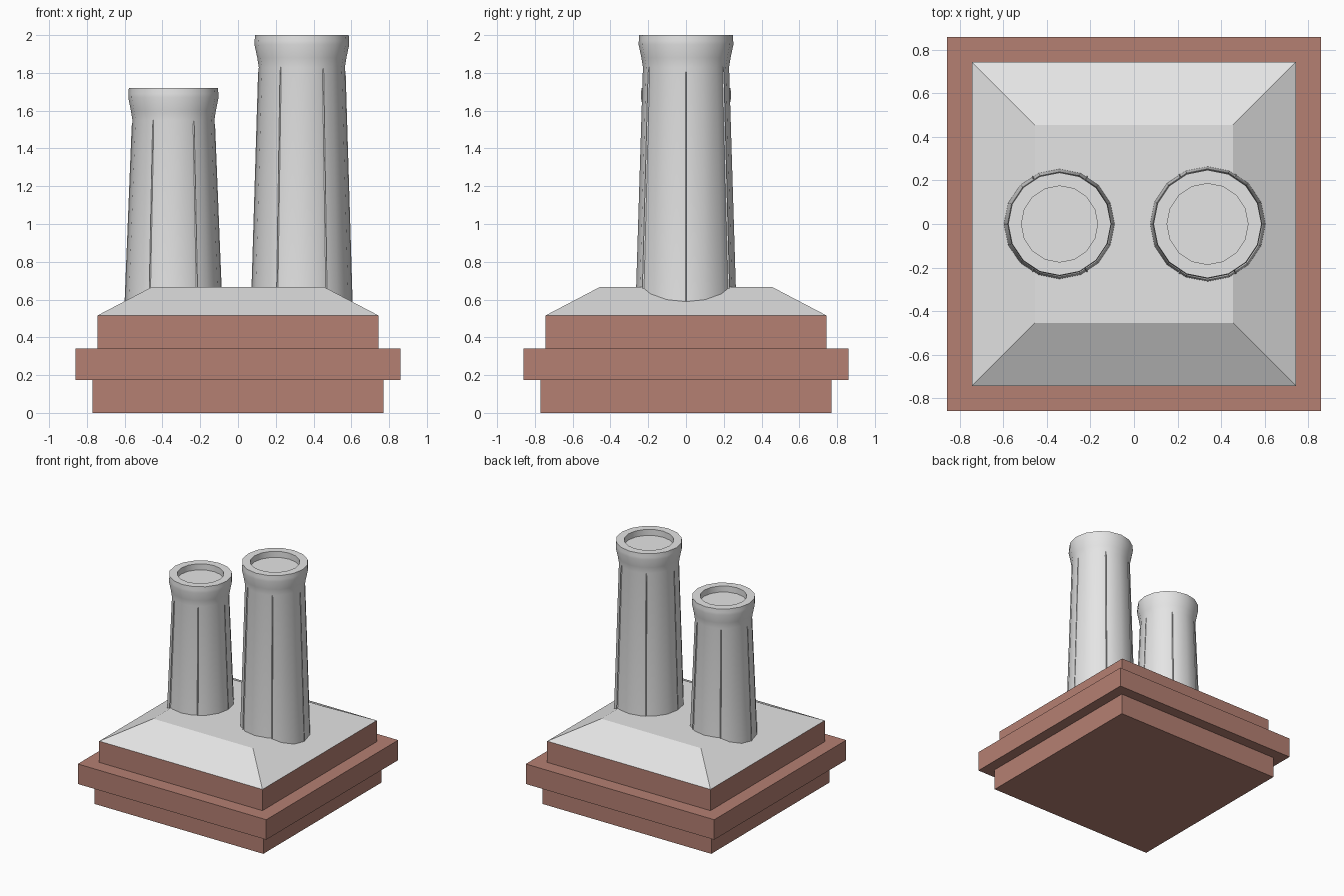
import bpy, bmesh
from math import sin, cos, pi, radians

cube = bpy.data.objects.get("Cube")
if cube:
    bpy.data.objects.remove(cube, do_unlink=True)


def material(name, rgb):
    mat = bpy.data.materials.new(name)
    mat.use_nodes = True
    mat.diffuse_color = (*rgb, 1)
    mat.node_tree.nodes["Principled BSDF"].inputs["Base Color"].default_value = (*rgb, 1)
    return mat


brick = material("brick red", (0.46, 0.215, 0.17))
stone = material("pale grey", (0.78, 0.78, 0.78))


def add_object(name, bm, mat):
    bmesh.ops.recalc_face_normals(bm, faces=bm.faces[:])
    mesh = bpy.data.meshes.new(name)
    bm.to_mesh(mesh)
    bm.free()
    mesh.materials.append(mat)
    obj = bpy.data.objects.new(name, mesh)
    bpy.context.collection.objects.link(obj)
    return obj


def loft(bm, rings):
    """Skin closed rings of points and cap both ends."""
    loops = [[bm.verts.new(p) for p in ring] for ring in rings]
    n = len(loops[0])
    for low, high in zip(loops, loops[1:]):
        for i in range(n):
            j = (i + 1) % n
            bm.faces.new((low[i], low[j], high[j], high[i]))
    bm.faces.new(loops[0][::-1])
    bm.faces.new(loops[-1])


def square(half, z):
    return [(x * half, y * half, z) for x, y in ((-1, -1), (1, -1), (1, 1), (-1, 1))]


def slab(name, half_low, half_high, z0, z1, mat):
    bm = bmesh.new()
    loft(bm, [square(half_low, z0), square(half_high, z1)])
    add_object(name, bm, mat)


# Stepped brick base and sloped mortar cap
slab("lower_course", 0.77, 0.77, 0, 0.175, brick)
slab("projecting_course", 0.86, 0.86, 0.175, 0.34, brick)
slab("upper_course", 0.745, 0.745, 0.34, 0.515, brick)
slab("mortar_cap", 0.745, 0.455, 0.515, 0.667, stone)


def ridge_section(cx, angle, radius, z, width=0.011, rise=0.004):
    """Small triangular section standing proud of the pot wall."""
    points = []
    for side, out in ((-width, -0.015), (0, rise), (width, -0.015)):
        r = radius + out
        points.append((cx + r * cos(angle) - side * sin(angle),
                       r * sin(angle) + side * cos(angle), z))
    return points


def chimney_pot(name, cx, top, foot, neck, rim, hole, sides=16):
    # Tapered body, flared rim and recessed mouth turned from one profile
    neck_z = top - 0.17
    profile = [(foot + 0.002, 0.53), (neck, neck_z), (neck + 0.008, top - 0.12),
               (rim + 0.003, top - 0.05), (rim + 0.002, top - 0.03), (rim, top),
               (hole, top), (hole, top - 0.05)]
    bm = bmesh.new()
    loft(bm, [[(cx + r * cos(2 * pi * i / sides), r * sin(2 * pi * i / sides), z)
               for i in range(sides)] for r, z in profile])
    pot = add_object(name, bm, stone)
    bpy.ops.object.select_all(action='DESELECT')
    pot.select_set(True)
    bpy.context.view_layer.objects.active = pot
    bpy.ops.object.shade_smooth_by_angle(angle=radians(40))

    # Six slim vertical ridges that fade out at the neck
    bm = bmesh.new()
    for k in range(6):
        a = k * pi / 3
        loft(bm, [ridge_section(cx, a, foot, 0.55),
                  ridge_section(cx, a, neck, neck_z - 0.03),
                  ridge_section(cx, a, neck - 0.008, neck_z + 0.005)])
    add_object(name + "_ridges", bm, stone)


chimney_pot("short_pot", -0.342, 1.72, 0.256, 0.217, 0.236, 0.175)
chimney_pot("tall_pot", 0.338, 2.0, 0.266, 0.228, 0.248, 0.186)
